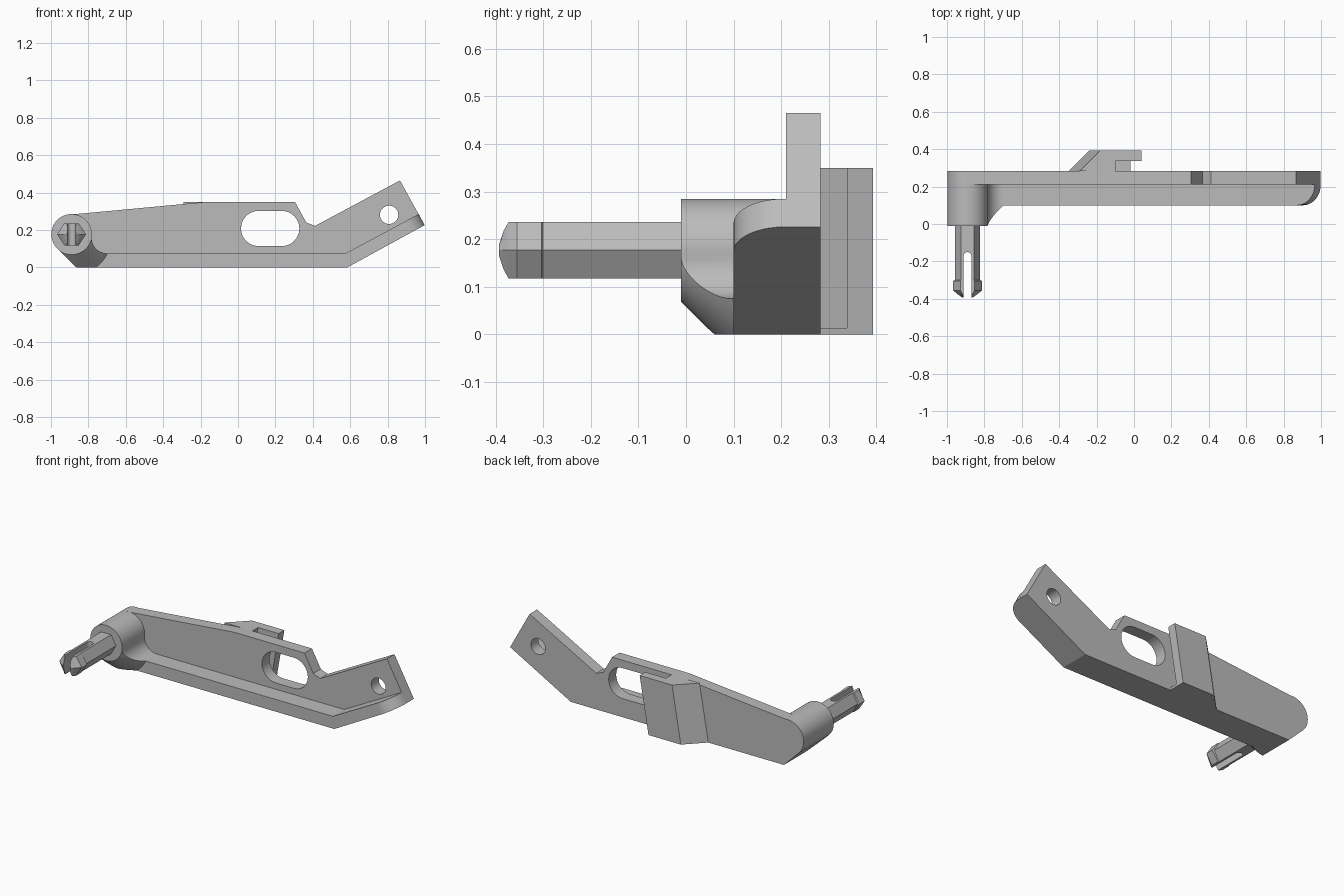
import bpy, bmesh
from math import sin, cos, radians, atan2, degrees

cube = bpy.data.objects.get("Cube")
if cube:
    bpy.data.objects.remove(cube, do_unlink=True)

grey = bpy.data.materials.new("plain_grey")
grey.use_nodes = True
colour = (0.5, 0.5, 0.5, 1)
grey.diffuse_color = colour
grey.node_tree.nodes["Principled BSDF"].inputs["Base Color"].default_value = colour


def loft(name, rings):
    """Solid through a list of matching 3D rings, capped at both ends."""
    bm = bmesh.new()
    vs = [[bm.verts.new(p) for p in ring] for ring in rings]
    n = len(vs[0])
    for a, b in zip(vs, vs[1:]):
        for i in range(n):
            j = (i + 1) % n
            bm.faces.new((a[i], a[j], b[j], b[i]))
    bm.faces.new(vs[0])
    bm.faces.new(vs[-1])
    bmesh.ops.recalc_face_normals(bm, faces=bm.faces)
    mesh = bpy.data.meshes.new(name)
    bm.to_mesh(mesh)
    bm.free()
    mesh.materials.append(grey)
    ob = bpy.data.objects.new(name, mesh)
    bpy.context.collection.objects.link(ob)
    return ob


def slab(name, pts, y0, y1):
    return loft(name, [[(x, y, z) for x, z in pts] for y in (y0, y1)])


def arc(cx, cz, r, a0, a1, n):
    angles = [radians(a0 + (a1 - a0) * i / n) for i in range(n + 1)]
    return [(cx + r * cos(a), cz + r * sin(a)) for a in angles]


def capsule(x0, x1, z, r):
    return arc(x0, z, r, 90, 270, 16) + arc(x1, z, r, -90, 90, 16)


def activate(ob):
    bpy.ops.object.select_all(action='DESELECT')
    bpy.context.view_layer.objects.active = ob
    ob.select_set(True)


def boolean(ob, cutter, operation='DIFFERENCE'):
    cutter.hide_render = True
    mod = ob.modifiers.new("cut", 'BOOLEAN')
    mod.operation, mod.solver, mod.object = operation, 'EXACT', cutter
    activate(ob)
    bpy.ops.object.modifier_apply(modifier=mod.name)
    bpy.data.objects.remove(cutter, do_unlink=True)


# Pivot centre, radius and main depths
PX, PZ, R = -0.89, 0.177, 0.108
FRONT, LIP, WEB, BACK = -0.01, 0.10, 0.21, 0.283
THICK = 0.075

# Back plate with an oval slot and a round hole
outline = arc(PX, PZ, R, 83, 225, 24) + [
    (-0.864, 0), (0.585, 0), (0.998, 0.226), (0.866, 0.465),
    (0.412, 0.222), (0.365, 0.24), (0.305, 0.35), (-0.17, 0.35)]
plate = slab("back_plate", outline, WEB, BACK)
boolean(plate, slab("slot_cutter", capsule(0.11, 0.234, 0.208, 0.094), 0, 1))
boolean(plate, slab("hole_cutter", arc(0.808, 0.281, 0.049, 0, 350, 35), 0, 1))

# Lower flange, its far front corner rounded
flange = slab("lower_flange", [(-0.70, 0), (0.585, 0), (0.998, 0.226),
                               (0.966, 0.285), (0.575, THICK), (-0.70, THICK)],
              LIP, WEB + 0.004)
bm = bmesh.new()
bm.from_mesh(flange.data)
corner = [e for e in bm.edges
          if all(v.co.x > 0.9 and v.co.y < LIP + 0.01 for v in e.verts)]
bmesh.ops.bevel(bm, geom=corner, offset=0.108, segments=10, profile=0.5,
                affect='EDGES')
bm.to_mesh(flange.data)
bm.free()

# Pivot boss blending into the flange, with a conical lower chamfer
fx, fr = -0.70, 0.083
fz = THICK + fr
touch = degrees(atan2(fz - PZ, fx - PX))
foot = (arc(PX, PZ, R, touch, 225, 44) + [(-0.864, 0), (fx, 0)]
        + arc(fx, fz, fr, 270, 180 + touch, 12)[:-1])
boss = slab("pivot_boss", foot, FRONT, WEB + 0.004)
steps = [(-0.03, 0.089), (LIP, 0.219), (LIP, 0.6), (0.25, 0.6)]
cone = loft("cone_clip", [[(x, y, z) for x, z in arc(PX, PZ, r, 0, 355, 71)]
                          for y, r in steps])
boolean(boss, cone, 'INTERSECT')

# Split hexagonal pin with a barbed, tapered tip
sections = [(0.02, 0.0675, 0.059), (-0.30, 0.0675, 0.059),
            (-0.304, 0.077, 0.059), (-0.355, 0.077, 0.059),
            (-0.373, 0.056, 0.059), (-0.393, 0.028, 0.023)]
hexagon = [(1, 0), (0.5, 1), (-0.5, 1), (-1, 0), (-0.5, -1), (0.5, -1)]
pin = loft("snap_pin", [[(PX + w * u, y, PZ + h * v) for u, v in hexagon]
                        for y, w, h in sections])
gap = [(PX - 0.021, -0.5)] + arc(PX, -0.171, 0.021, 180, 0, 12) + [(PX + 0.021, -0.5)]
boolean(pin, loft("gap_cutter", [[(x, y, z) for x, y in gap] for z in (0, 0.4)]))


# Leaning hook on the back, its pocket closed by a thin floor
def leaning(name, pts, top):
    return loft(name, [[(x - 0.06 * (1 - z / 0.35), y, z) for x, y in pts]
                       for z in (0, top)])


hook = leaning("rear_hook", [(-0.29, BACK), (-0.18, 0.393), (0.04, 0.393),
                             (0.04, 0.338), (-0.10, 0.338), (-0.10, BACK)], 0.35)
floor = leaning("hook_floor", [(-0.10, BACK), (0.04, BACK),
                               (0.04, 0.338), (-0.10, 0.338)], 0.013)

# Smooth the round surfaces and keep the hard edges
for ob in (plate, flange, boss, pin, hook, floor):
    activate(ob)
    bpy.ops.object.shade_smooth_by_angle(angle=radians(25))
